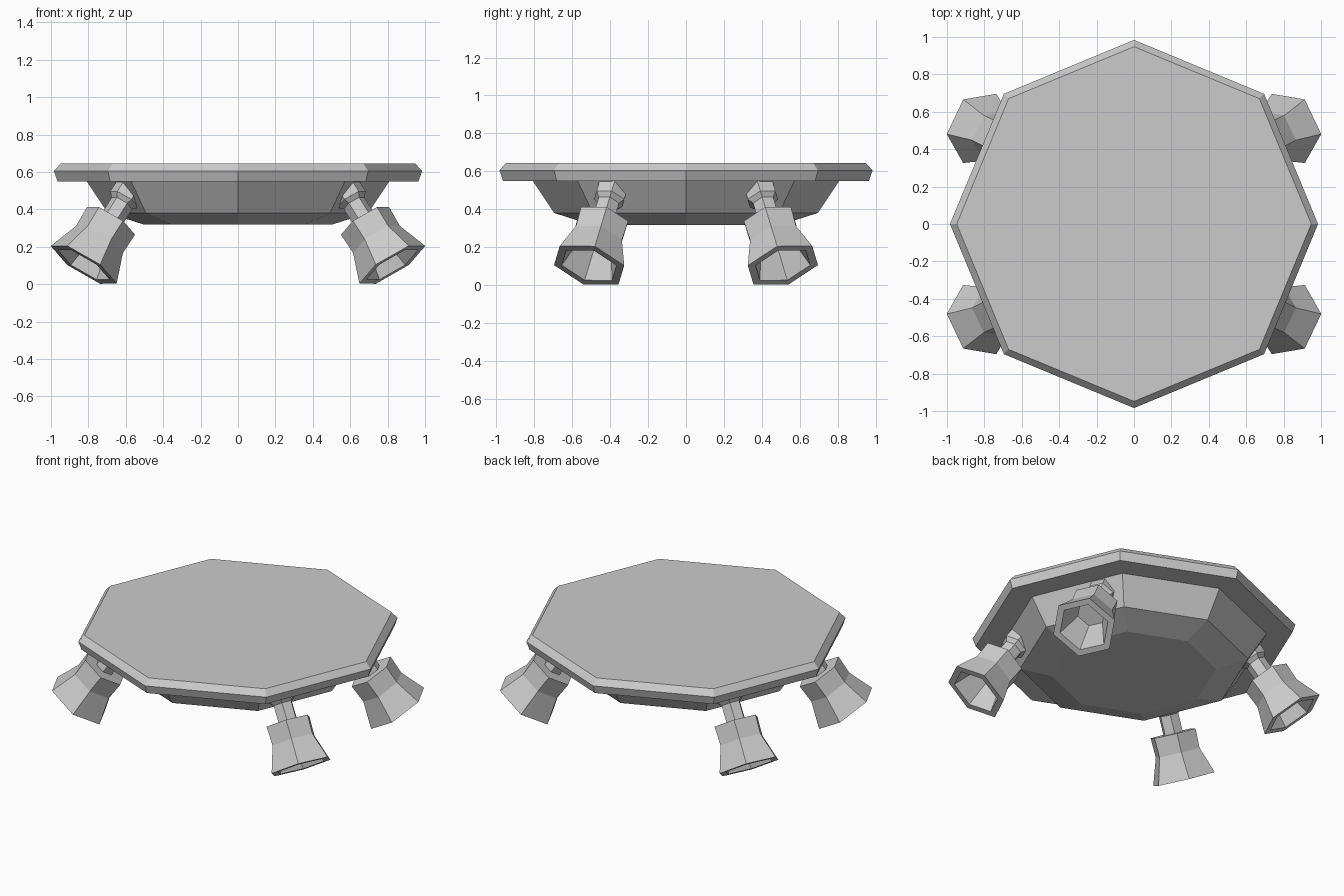
import bpy, bmesh, math
from mathutils import Vector

if "Cube" in bpy.data.objects:
    bpy.data.objects.remove(bpy.data.objects["Cube"])


def lathe(name, profile, sides, origin=(0, 0, 0), axis=(0, 0, 1), first=(1, 0, 0)):
    """Flat-faced faceted body: profile is (distance along axis, corner radius)."""
    o, a = Vector(origin), Vector(axis).normalized()
    u = Vector(first)
    u = (u - a * u.dot(a)).normalized()
    w = a.cross(u)
    bm = bmesh.new()
    rings = []
    for t, r in profile:
        rings.append([bm.verts.new(o + a * t + r * (u * math.cos(k) + w * math.sin(k)))
                      for k in (2 * math.pi * i / sides for i in range(sides))])
    for lo, hi in zip(rings, rings[1:]):
        for i in range(sides):
            j = (i + 1) % sides
            bm.faces.new((lo[i], lo[j], hi[j], hi[i]))
    bm.faces.new(rings[0])
    bm.faces.new(rings[-1])
    bmesh.ops.recalc_face_normals(bm, faces=bm.faces)
    mesh = bpy.data.meshes.new(name)
    bm.to_mesh(mesh)
    bm.free()
    obj = bpy.data.objects.new(name, mesh)
    bpy.context.collection.objects.link(obj)
    return obj


# Octagonal deck plate with bevelled rim
lathe("deck_plate", [(0.55, 0.965), (0.605, 0.984), (0.645, 0.948)], 8)

# Tapered hull hanging under the deck
lathe("lower_hull", [(0.318, 0.50), (0.38, 0.695), (0.56, 0.815)], 8)

# Splayed hexagonal nozzles, one modelled and mirrored to all four corners
mouth = (0.825, 0.511, 0.104)
direction = (0.512, 0.249, -0.822)
corner = (0.175, -0.03, 0.10)

bell = lathe("nozzle_bell", [
    (-0.285, 0.06), (-0.285, 0.15), (-0.165, 0.146), (0.0, 0.205),   # outside
    (0.0, 0.16), (-0.19, 0.09),                                      # inside
], 6, mouth, direction, corner)

mount = lathe("nozzle_mount", [
    (-0.53, 0.088), (-0.425, 0.088), (-0.40, 0.064), (-0.28, 0.064),
], 6, mouth, direction, corner)

for part in (bell, mount):
    mirror = part.modifiers.new("Mirror", 'MIRROR')
    mirror.use_axis = (True, True, False)
    mirror.use_mirror_merge = False
